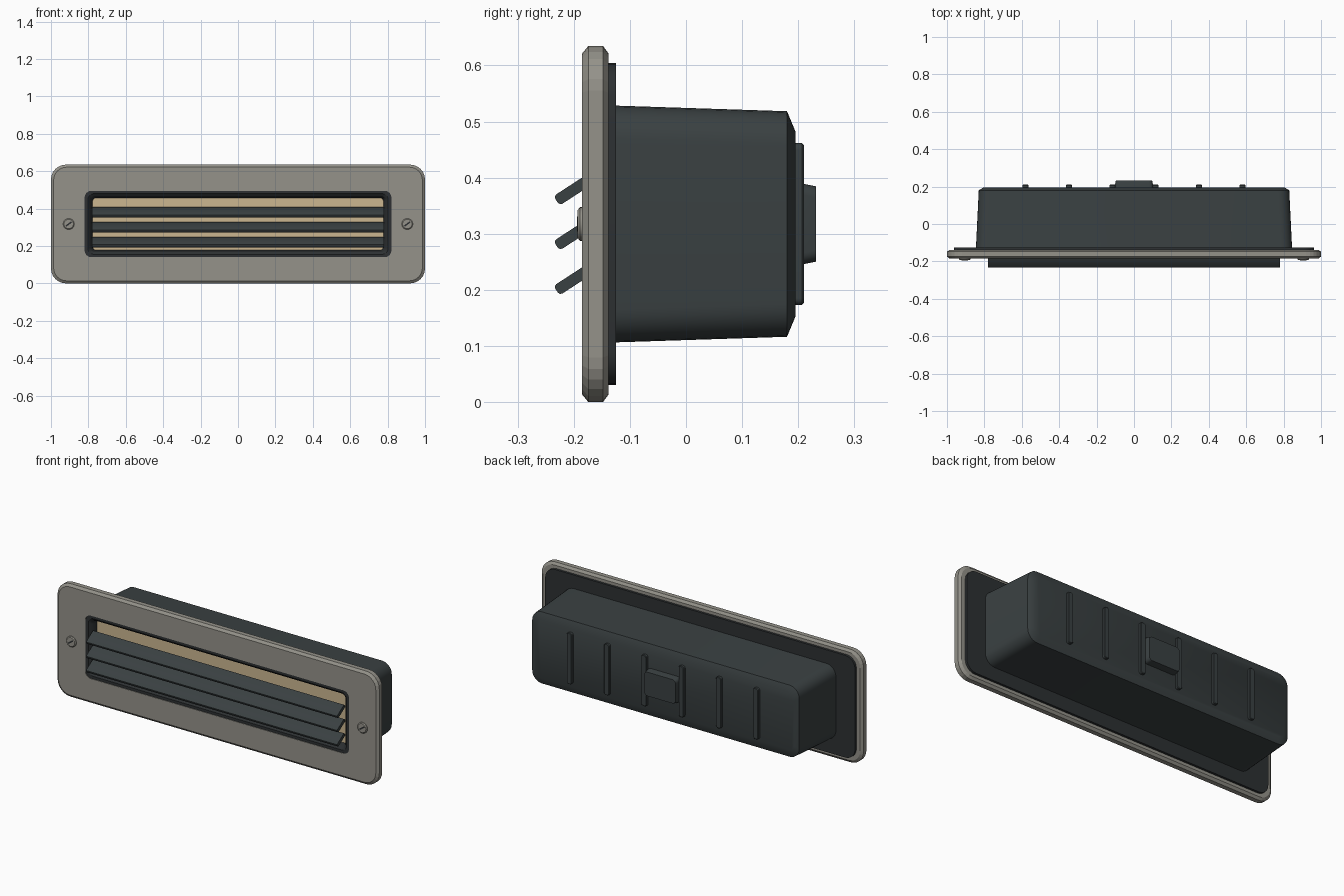
import bpy, bmesh, math
from mathutils import Matrix, Vector

cube = bpy.data.objects.get("Cube")
if cube:
    bpy.data.objects.remove(cube, do_unlink=True)

MID = 0.3175  # height of the fixture's centre line


def material(name, color):
    m = bpy.data.materials.new(name)
    m.use_nodes = True
    m.diffuse_color = (*color, 1)
    bsdf = next(n for n in m.node_tree.nodes if n.type == 'BSDF_PRINCIPLED')
    bsdf.inputs["Base Color"].default_value = (*color, 1)
    return m


METAL = material("warm grey metal", (0.30, 0.29, 0.255))
DARK = material("dark slate plastic", (0.042, 0.052, 0.054))
RUBBER = material("black rubber", (0.026, 0.030, 0.032))
GLOW = material("warm cream diffuser", (0.60, 0.47, 0.28))


def finish(name, bm, mat, smooth=30):
    bmesh.ops.remove_doubles(bm, verts=bm.verts, dist=1e-5)
    bmesh.ops.recalc_face_normals(bm, faces=bm.faces)
    mesh = bpy.data.meshes.new(name)
    bm.to_mesh(mesh)
    bm.free()
    mesh.materials.append(mat)
    ob = bpy.data.objects.new(name, mesh)
    bpy.context.collection.objects.link(ob)
    bpy.ops.object.select_all(action='DESELECT')
    ob.select_set(True)
    bpy.context.view_layer.objects.active = ob
    if smooth:
        bpy.ops.object.shade_smooth_by_angle(angle=math.radians(smooth))
    return ob


def outline(y, hx, hz, r, cx, seg=6):
    """Rounded rectangle facing -y, centred on (cx, MID)."""
    pts = []
    for q, (sx, sz) in enumerate([(1, 1), (-1, 1), (-1, -1), (1, -1)]):
        for i in range(seg + 1):
            a = math.pi / 2 * (q + i / seg)
            pts.append((cx + sx * (hx - r) + r * math.cos(a), y,
                        MID + sz * (hz - r) + r * math.sin(a)))
    return pts


def loft(name, rings, mat, cx=0, hollow=False, smooth=30):
    """Skin (y, half width, half height, corner radius) rings; hollow makes a frame."""
    bm = bmesh.new()
    loops = [[bm.verts.new(p) for p in outline(*ring, cx)] for ring in rings]
    pairs = list(zip(loops, loops[1:]))
    if hollow:
        pairs.append((loops[-1], loops[0]))
    else:
        bm.faces.new(loops[0])
        bm.faces.new(loops[-1])
    n = len(loops[0])
    for a, b in pairs:
        for i in range(n):
            j = (i + 1) % n
            bm.faces.new((a[i], a[j], b[j], b[i]))
    return finish(name, bm, mat, smooth)


# Face plate with chamfered rim and window
loft("face_plate", [
    (-0.185, 0.82, 0.177, 0.035), (-0.185, 0.986, 0.304, 0.07),
    (-0.174, 1.0, 0.3175, 0.08), (-0.148, 1.0, 0.3175, 0.08),
    (-0.138, 0.986, 0.304, 0.07), (-0.138, 0.82, 0.177, 0.035),
], METAL, hollow=True, smooth=0)

# Window bezel
loft("window_bezel", [
    (-0.138, 0.82, 0.177, 0.035), (-0.182, 0.82, 0.177, 0.035),
    (-0.182, 0.802, 0.162, 0.03), (-0.172, 0.79, 0.15, 0.025),
    (-0.142, 0.777, 0.14, 0.02), (-0.138, 0.777, 0.14, 0.02),
], RUBBER, hollow=True)

# Glowing panel behind the slats
loft("diffuser", [(-0.143, 0.785, 0.148, 0.02), (-0.138, 0.785, 0.148, 0.02)], GLOW)

# Gasket and rear housing
loft("gasket", [(-0.138, 0.963, 0.287, 0.06), (-0.125, 0.963, 0.287, 0.06)], RUBBER)
loft("housing", [
    (-0.126, 0.845, 0.211, 0.06), (0.18, 0.83, 0.201, 0.06),
    (0.195, 0.805, 0.165, 0.04),
], DARK)

# Ribs and cable box on the back
for i in range(6):
    loft(f"back_rib_{i + 1}", [
        (0.19, 0.016, 0.144, 0.012), (0.207, 0.016, 0.144, 0.012),
        (0.21, 0.013, 0.141, 0.01)], DARK, cx=(i - 2.5) * 0.232)
loft("cable_box", [
    (0.19, 0.103, 0.073, 0.02), (0.212, 0.101, 0.071, 0.02),
    (0.232, 0.097, 0.067, 0.02)], DARK)

# Three tilted slats
for i in range(3):
    bm = bmesh.new()
    bmesh.ops.create_cube(bm, size=1)
    bmesh.ops.scale(bm, vec=(1.56, 0.078, 0.02), verts=bm.verts)
    long_edges = [e for e in bm.edges if abs(e.verts[0].co.x - e.verts[1].co.x) > 1]
    bmesh.ops.bevel(bm, geom=long_edges, offset=0.006, segments=2,
                    profile=0.5, affect='EDGES')
    bmesh.ops.rotate(bm, cent=(0, 0, 0), verts=bm.verts,
                     matrix=Matrix.Rotation(math.radians(33), 3, 'X'))
    bmesh.ops.translate(bm, vec=Vector((0, -0.198, 0.22 + 0.08 * i)), verts=bm.verts)
    finish(f"slat_{i + 1}", bm, DARK)

# Screws with slanted slots
for side, cx in (("left", 0.905), ("right", -0.905)):
    loft(f"{side}_screw", [
        (-0.18, 0.03, 0.03, 0.03), (-0.189, 0.03, 0.03, 0.03),
        (-0.193, 0.025, 0.025, 0.025)], METAL, cx=cx)
    bm = bmesh.new()
    bmesh.ops.create_cube(bm, size=1)
    bmesh.ops.scale(bm, vec=(0.036, 0.002, 0.008), verts=bm.verts)
    bmesh.ops.rotate(bm, cent=(0, 0, 0), verts=bm.verts,
                     matrix=Matrix.Rotation(math.radians(-35), 3, 'Y'))
    bmesh.ops.translate(bm, vec=Vector((cx, -0.193, MID)), verts=bm.verts)
    finish(f"{side}_screw_slot", bm, RUBBER, 0)
